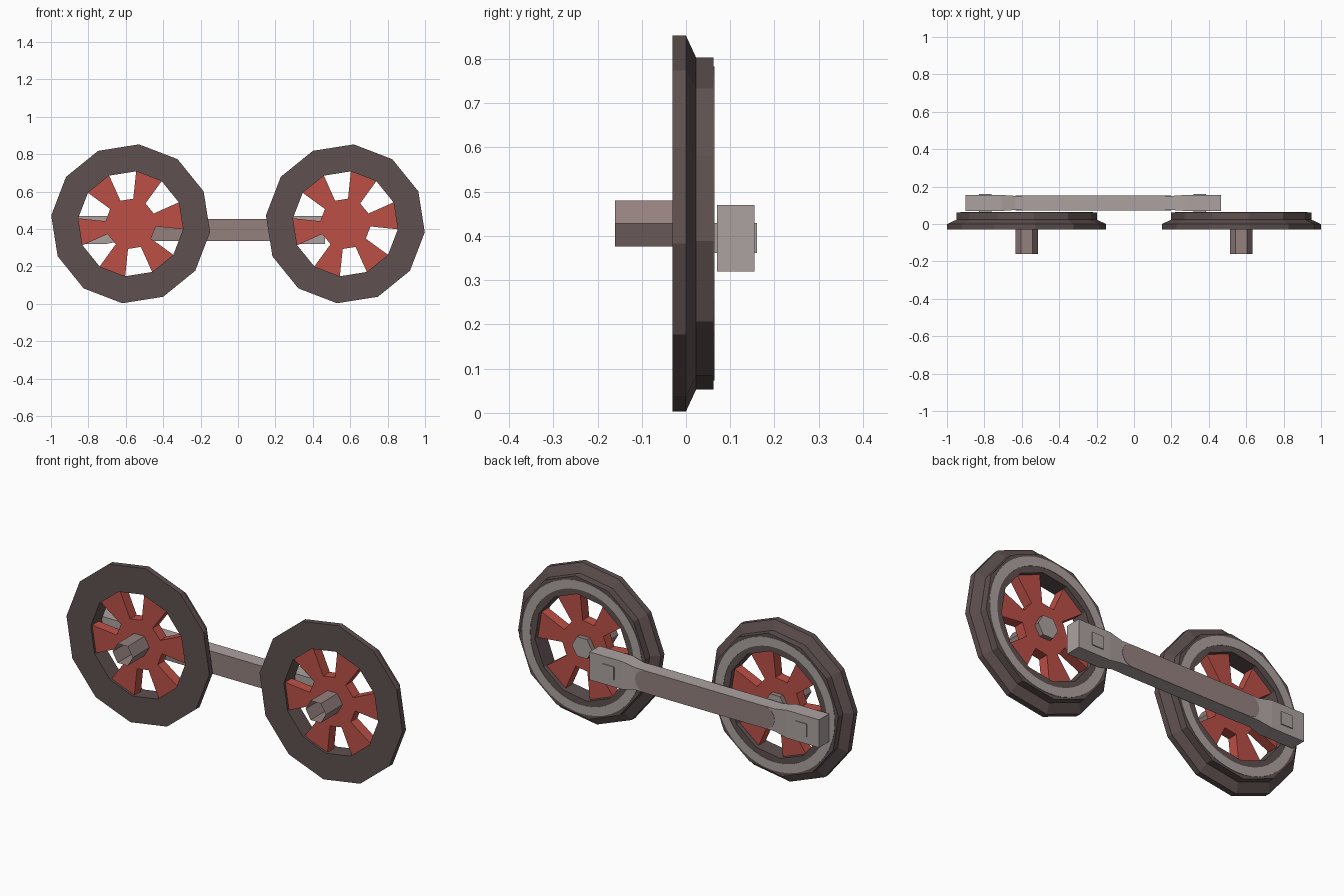
import bpy, bmesh, math

if "Cube" in bpy.data.objects:
    bpy.data.objects.remove(bpy.data.objects["Cube"])

WHEEL_Z, WHEEL_X = 0.428, 0.574
PHASE = math.radians(-6)


def material(name, rgb):
    m = bpy.data.materials.new(name)
    lin = [(c / 255 / 12.92) if c < 11 else ((c / 255 + 0.055) / 1.055) ** 2.4 for c in rgb]
    m.diffuse_color = (*lin, 1)
    m.use_nodes = True
    m.node_tree.nodes["Principled BSDF"].inputs["Base Color"].default_value = m.diffuse_color
    return m


DARK = material("dark_iron", (95, 81, 80))
RED = material("red_paint", (188, 80, 70))
STEEL = material("light_steel", (172, 162, 160))
MAUVE = material("brown_steel", (148, 129, 127))


def make(name, bm, mats, loc=(0, 0, 0)):
    bmesh.ops.remove_doubles(bm, verts=bm.verts, dist=1e-5)
    bmesh.ops.recalc_face_normals(bm, faces=bm.faces)
    me = bpy.data.meshes.new(name)
    bm.to_mesh(me)
    bm.free()
    for m in mats:
        me.materials.append(m)
    ob = bpy.data.objects.new(name, me)
    ob.location = loc
    bpy.context.collection.objects.link(ob)
    return ob


def ring(bm, r, y, n, phase):
    return [bm.verts.new((r * math.cos(phase + i * math.tau / n), y,
                          r * math.sin(phase + i * math.tau / n))) for i in range(n)]


def lathe(bm, profile, n, phase, closed):
    """Spin (radius, y) points round the y axis."""
    rings = [ring(bm, r, y, n, phase) for r, y in profile]
    for k in range(len(rings) - (0 if closed else 1)):
        a, b = rings[k], rings[(k + 1) % len(rings)]
        for i in range(n):
            j = (i + 1) % n
            bm.faces.new((a[i], a[j], b[j], b[i]))
    return rings


def prism(bm, outline, y0, y1):
    """Extrude an (x, z) outline along y."""
    a = [bm.verts.new((x, y0, z)) for x, z in outline]
    b = [bm.verts.new((x, y1, z)) for x, z in outline]
    bm.faces.new(a)
    bm.faces.new(b)
    for i in range(len(a)):
        j = (i + 1) % len(a)
        bm.faces.new((a[i], a[j], b[j], b[i]))


for side, x in (("left", -WHEEL_X), ("right", WHEEL_X)):
    loc = (x, 0, WHEEL_Z)
    # flanged twelve-sided rim
    bm = bmesh.new()
    lathe(bm, [(0.282, -0.03), (0.427, -0.03), (0.427, 0), (0.377, 0.023),
               (0.377, 0.062), (0.282, 0.062)], 12, PHASE, True)
    make(side + "_rim", bm, [DARK], loc)

    # bright worn band on the rear of the rim
    bm = bmesh.new()
    lathe(bm, [(0.308, 0.061), (0.355, 0.061), (0.355, 0.064), (0.308, 0.064)], 48, PHASE, True)
    make(side + "_rim_band", bm, [STEEL], loc)

    # hub with six flared spokes: alternate sectors of a twelve-sided disc
    bm = bmesh.new()
    outline = []
    for i in range(12):
        a = PHASE + i * math.tau / 12
        radii = (0.135, 0.283) if i % 2 == 0 else (0.283, 0.135)
        outline += [(r * math.cos(a), r * math.sin(a)) for r in radii]
    prism(bm, outline, -0.018, 0.038)
    make(side + "_spokes", bm, [RED], loc)

    # hexagonal axle, open at the front and capped at the rear
    bm = bmesh.new()
    rings = lathe(bm, [(0.06, -0.16), (0.06, 0.064)], 6, 0, False)
    cap = bm.faces.new(rings[1])
    cap.material_index = 1
    make(side + "_axle", bm, [MAUVE, STEEL], loc)

# coupling rod: thick end blocks tapering into a slimmer bar
ROD_X, ROD_Y, ROD_Z = -0.2175, 0.1125, 0.395
bm = bmesh.new()
sections = [(0.6825, 0.0425, 0.075), (0.49, 0.0425, 0.075), (0.415, 0.0375, 0.06)]
stations = [(-px, hy, hz) for px, hy, hz in sections] + sections[::-1]
loops = [[bm.verts.new((px, sy * hy, sz * hz)) for sy, sz in ((-1, -1), (1, -1), (1, 1), (-1, 1))]
         for px, hy, hz in stations]
for a, b in zip(loops, loops[1:]):
    for i in range(4):
        j = (i + 1) % 4
        bm.faces.new((a[i], a[j], b[j], b[i]))
bm.faces.new(loops[0])
bm.faces.new(loops[-1])
make("coupling_rod", bm, [STEEL], (ROD_X, ROD_Y, ROD_Z))

# brown round-ended panels on both broad sides of the rod
panel = []
for s in (1, -1):
    for i in range(9):
        a = -math.pi / 2 + i * math.pi / 8
        panel.append((s * (0.355 + 0.06 * math.cos(a)), s * 0.0595 * math.sin(a)))
for name, s in (("front", -1), ("rear", 1)):
    bm = bmesh.new()
    prism(bm, panel, s * 0.036, s * 0.0395)
    make(name + "_rod_panel", bm, [MAUVE], (ROD_X, ROD_Y, ROD_Z))

# square crank pins through the rod ends
for side, x in (("left", -0.795), ("right", 0.352)):
    bm = bmesh.new()
    h = 0.034
    prism(bm, [(-h, -h), (h, -h), (h, h), (-h, h)], 0.062, 0.16)
    make(side + "_crank_pin", bm, [STEEL], (x, 0, ROD_Z))
